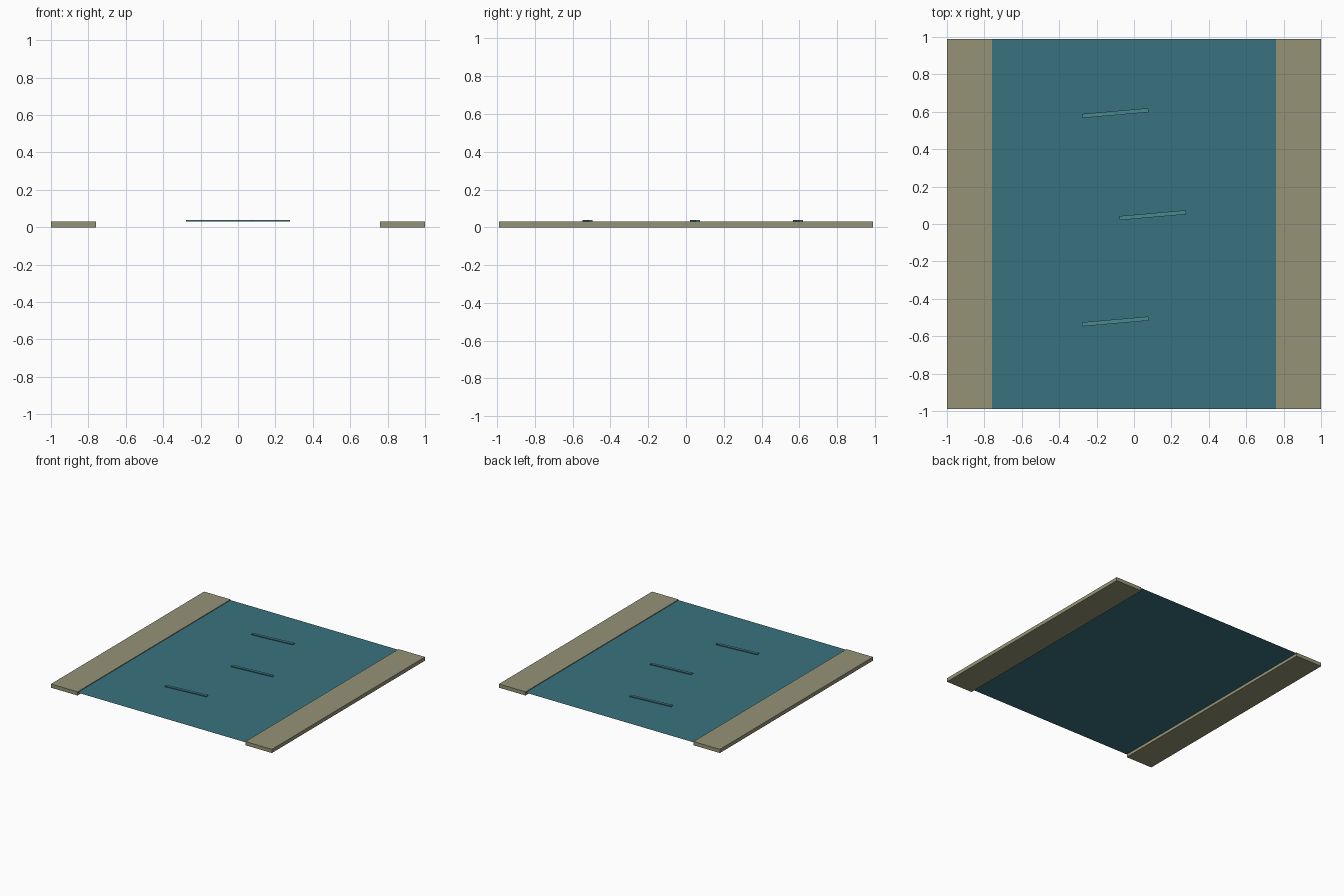
import bpy
from math import radians

if "Cube" in bpy.data.objects:
    bpy.data.objects.remove(bpy.data.objects["Cube"])


def material(name, rgb):
    mat = bpy.data.materials.new(name)
    mat.diffuse_color = (*rgb, 1)
    mat.use_nodes = True
    mat.node_tree.nodes["Principled BSDF"].inputs["Base Color"].default_value = mat.diffuse_color
    return mat


def finish(name, size, angle, mat):
    ob = bpy.context.object
    ob.name = name
    ob.scale = size
    bpy.ops.object.transform_apply(location=False, rotation=False, scale=True)
    ob.rotation_euler.z = angle
    ob.data.materials.append(mat)
    return ob


def box(name, centre, size, mat, angle=0):
    bpy.ops.mesh.primitive_cube_add(size=1, location=centre)
    return finish(name, size, angle, mat)


bank_mat = material("bank_earth", (0.30, 0.29, 0.18))
water_mat = material("water", (0.04, 0.17, 0.21))
ripple_mat = material("ripple", (0.07, 0.25, 0.29))

LENGTH = 1.98

# Banks on both sides of the river
for side, sx in (("left", -1), ("right", 1)):
    box(side + "_bank", (sx * 0.88, 0, 0.015), (0.24, LENGTH, 0.03), bank_mat)

# Water: a single flat sheet just below the bank tops
bpy.ops.mesh.primitive_plane_add(size=1, location=(0, 0, 0.024))
finish("water_surface", (1.52, LENGTH, 1), 0, water_mat)

# Ripples: thin slanted strips, staggered left and right
for i, (x, y) in enumerate(((-0.1, -0.521), (0.1, 0.047), (-0.1, 0.593))):
    box(f"ripple_{i + 1}", (x, y, 0.035), (0.355, 0.022, 0.008), ripple_mat, radians(5))
